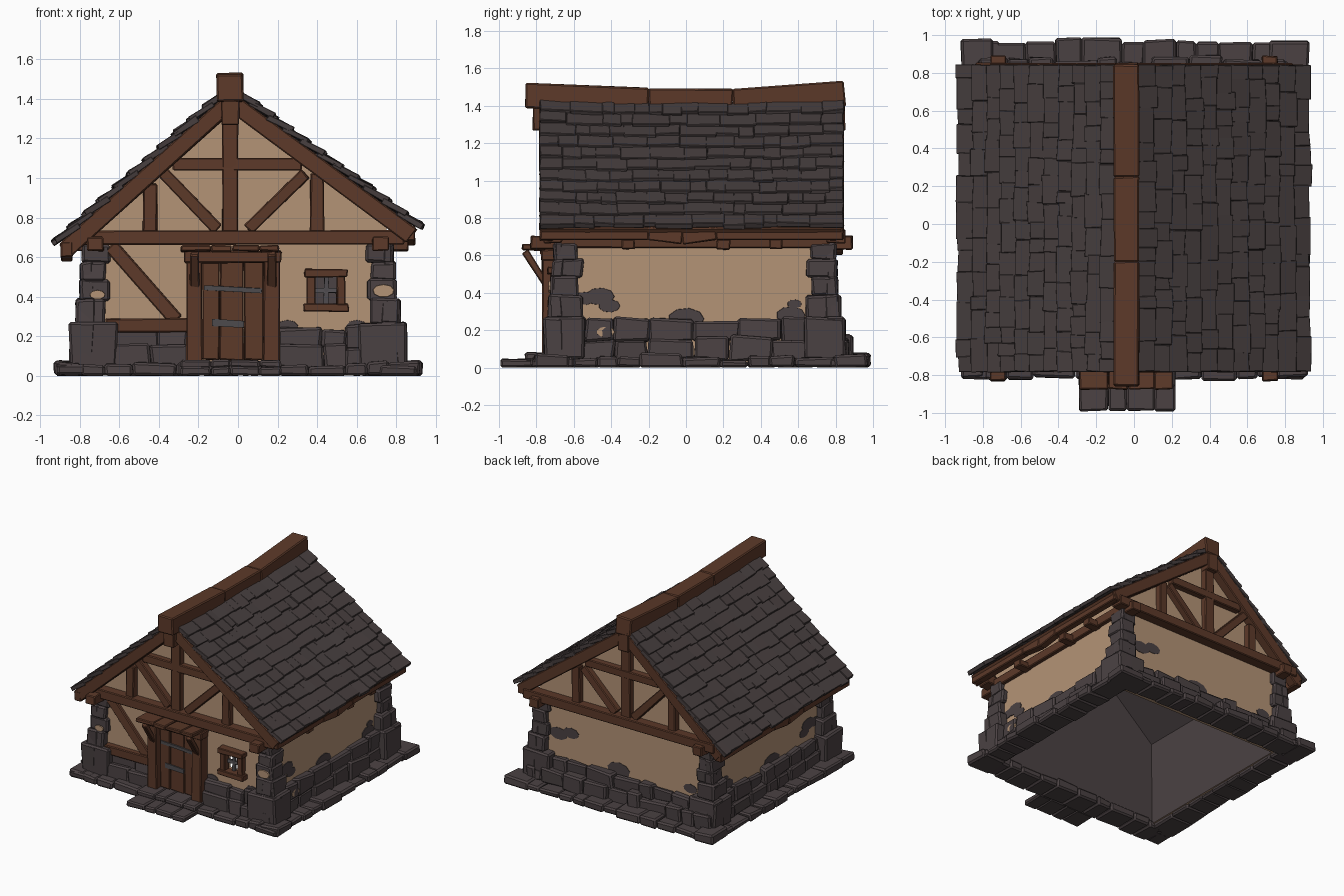
import bpy, bmesh, math, random
from mathutils import Matrix, Vector

random.seed(7)
cube = bpy.data.objects.get("Cube")
if cube:
    bpy.data.objects.remove(cube, do_unlink=True)


def material(name, r, g, b):
    m = bpy.data.materials.new(name)
    m.use_nodes = True
    m.diffuse_color = (r, g, b, 1)
    m.node_tree.nodes["Principled BSDF"].inputs["Base Color"].default_value = (r, g, b, 1)
    return m


PLASTER = material("tan plaster", .455, .292, .182)
WOOD = material("brown wood", .107, .041, .022)
STONE = material("dark stone", .07, .054, .056)
SLATE = material("roof slate", .063, .049, .049)
IRON = material("grey iron", .075, .07, .075)


def finish(name, bm, *mats, bevel=0):
    bmesh.ops.recalc_face_normals(bm, faces=bm.faces)
    mesh = bpy.data.meshes.new(name)
    bm.to_mesh(mesh)
    bm.free()
    for m in mats:
        mesh.materials.append(m)
    ob = bpy.data.objects.new(name, mesh)
    bpy.context.scene.collection.objects.link(ob)
    if bevel:
        mod = ob.modifiers.new("chipped edges", 'BEVEL')
        mod.width, mod.segments = bevel, 1
    return ob


def block(bm, c, size, jit=0, axes=None):
    """Rough box: centre, size, corner jitter, optional local axes."""
    rot = Matrix(axes).transposed().to_4x4() if axes else Matrix()
    mat = Matrix.Translation(c) @ rot @ Matrix.Diagonal((*size, 1))
    for v in bmesh.ops.create_cube(bm, size=1, matrix=mat)["verts"]:
        v.co += Vector([random.uniform(-jit, jit) for _ in range(3)])


def span(bm, x0, x1, y0, y1, z0, z1, jit=0):
    """Rough box between limits given in any order."""
    block(bm, ((x0 + x1) / 2, (y0 + y1) / 2, (z0 + z1) / 2),
          (abs(x1 - x0), abs(y1 - y0), abs(z1 - z0)), jit)


def beam(bm, p, q, w, h, jit=.004):
    """Timber from p to q; w is its horizontal depth, h its other thickness."""
    p, q = Vector(p), Vector(q)
    d = (q - p).normalized()
    side = d.cross(Vector((1, 0, 0) if abs(d.z) > .99 else (0, 0, 1))).normalized()
    block(bm, (p + q) / 2, ((q - p).length, w, h), jit, (d, side, d.cross(side)))


def pieces(a, b, lo, hi):
    """Split a..b into random lengths."""
    while a < b - .001:
        e = a + random.uniform(lo, hi)
        if b - e < lo:
            e = b
        yield a, e
        a = e


def patch(bm, c, r, axis):
    """Thin irregular plate lying on a wall that faces x or y."""
    place = Matrix.Translation(c) @ Matrix.Rotation(math.pi / 2, 4, 'Y' if axis == 'X' else 'X')
    flat = Matrix.Diagonal((.6, 1, 1, 1) if axis == 'X' else (1, .6, 1, 1))
    bmesh.ops.create_cone(bm, cap_ends=True, segments=9, radius1=r, radius2=r * .95,
                          depth=.0095, matrix=place @ flat)


XW, YF, YB = .75, -.68, .77      # wall planes
RX = -.04                        # ridge line

# Plastered shell, open below, with a window hole
bm = bmesh.new()
outline = [(-XW, .03), (-XW, .72), (RX, 1.335), (XW, .77), (XW, .03)]
front, back = [[bm.verts.new((x, y, z)) for x, z in outline] for y in (YF, YB)]
bm.faces.new(front)
bm.faces.new(back)
for i in range(len(outline) - 1):
    bm.faces.new((front[i], front[i + 1], back[i + 1], back[i]))
walls = finish("plaster_walls", bm, PLASTER, STONE)
shell = walls.modifiers.new("thickness", 'SOLIDIFY')
shell.thickness, shell.offset, shell.material_offset = .045, -1, 1
shell.use_even_offset = True
bm = bmesh.new()
span(bm, .38, .51, YF - .1, YF + .1, .36, .5)
cutter = finish("window_cutter", bm)
cutter.hide_render = True
cutter.display_type = 'WIRE'
hole = walls.modifiers.new("window hole", 'BOOLEAN')
hole.object, hole.operation, hole.solver = cutter, 'DIFFERENCE', 'EXACT'

# Stone plinth: courses stepping in towards the walls
bm = bmesh.new()
DOOR = (-.25, .2)
for z0, z1, ox, yf, yb, deep, jit in ((0, .06, .915, -.82, .97, .2, .007),
                                      (.04, .155, .82, -.75, .87, .09, .012),
                                      (.14, .25, .79, -.72, .83, .06, .012)):
    runs = [(-ox, ox)] if z0 == 0 else [(-ox, DOOR[0]), (DOOR[1], ox)]
    for a, b in [p for r in runs for p in pieces(*r, .1, .25)]:
        o = random.uniform(-.015, .015)
        span(bm, a, b, yf + o, yf + deep, z0, z1 + o, jit)
    for a, b in pieces(-ox, ox, .1, .25):
        o = random.uniform(-.018, .018)
        span(bm, a, b, yb - deep, yb + o, z0, z1 + o, jit)
    for s in (-1, 1):
        for a, b in pieces(yf, yb, .1, .26):
            o = random.uniform(-.018, .018)
            span(bm, s * (ox - deep), s * (ox + o), a, b, z0, z1 + o, jit)
for v in bm.verts:
    v.co.z = max(v.co.z, 0)
finish("stone_plinth", bm, STONE, bevel=.012)

# Corner stones: each wraps the corner with a front leg and a side leg
bm = bmesh.new()
for sx in (-1, 1):
    for y, sy in ((YF, -1), (YB, 1)):
        z = .04
        for i, h in enumerate((.22, .12, .1, .09, .09)):
            out = (.1, .07, .05, .045, .035)[i]
            lx, ly = (.08, .13) if i % 2 else (.1, .1)
            if i == 0:
                lx = ly = .14
            ex, ey, top = sx * (XW + out), y + sy * out * .8, z + h + .008
            span(bm, ex, sx * (XW - lx), ey, y - sy * .025, z, top, .008)
            span(bm, ex, sx * (XW - .025), ey, y - sy * ly, z, top, .008)
            z += h
finish("corner_stones", bm, STONE, bevel=.012)

# Bare stone showing through the plaster
bm = bmesh.new()
for s in (-1, 1):
    for y, z, r in ((-.54, .37, .06), (-.46, .38, .08), (-.41, .33, .06),
                    (0, .26, .1), (.58, .34, .04), (.56, .28, .08)):
        patch(bm, (s * XW, y, z), r, 'X')
for x, z, r in ((.58, .42, .08), (.47, .45, .07), (.05, .27, .1), (-.58, .29, .06)):
    patch(bm, (x, YB, z), r, 'Y')
for x in (.25, .6):
    patch(bm, (x, YF, .25), .055, 'Y')
finish("bare_stone_patches", bm, STONE)

# Plaster smeared over the stones
bm = bmesh.new()
patch(bm, (.735, YF - .05, .43), .055, 'Y')
patch(bm, (-.71, YF - .05, .41), .04, 'Y')
patch(bm, (.806, -.43, .19), .05, 'X')
finish("plaster_smears", bm, PLASTER)

# Door steps
bm = bmesh.new()
for a, b in pieces(-.29, .22, .07, .16):
    span(bm, a, b, -.99, -.8, 0, .045, .004)
    span(bm, a, b, -.86, -.68, .04, .08, .004)
for v in bm.verts:
    v.co.z = max(v.co.z, 0)
finish("door_steps", bm, STONE, bevel=.01)

# Roof slopes: overlapping slates over a board deck, with gable boards and fascias
Y0, Y1, ROWS = -.78, .84, 11
slates, deck, timber = bmesh.new(), bmesh.new(), bmesh.new()
for s, eave, ridge in ((-1, (-.925, 0, .685), (-.09, 0, 1.435)), (1, (.925, 0, .765), (.02, 0, 1.435))):
    eave, ridge = Vector(eave), Vector(ridge)
    d, yv = (ridge - eave).normalized(), Vector((0, 1, 0))
    n = yv.cross(d) * s
    step = (ridge - eave).length / ROWS
    tilted = (d - n * .15).normalized()
    lift = (n + d * .15).normalized()
    for i in range(ROWS):
        for a, b in pieces(Y0, Y1, .06, .2):
            c = eave + d * step * (i + .6) - n * .013 + yv * (a + b) / 2
            c += d * random.uniform(-.012, .012)
            block(slates, c, (b - a + .004, step * 1.4, .03), .005, (yv, tilted, lift))
    for a, b in pieces(Y0 + .01, Y1 - .01, .2, .3):
        c = (eave + ridge) / 2 - n * .047 + yv * (a + b) / 2
        block(deck, c, (b - a, (ridge - eave).length, .03), 0, (yv, d, n))
    for y in (Y0 + .035, Y1 - .035):
        off = yv * y - n * .072
        beam(timber, eave + off + d * .005, ridge + off, .075, .085)
    # fascia, drooping in the middle
    edge = eave - Vector((s * .06, 0, .045))
    droop = [edge + Vector((0, y, z)) for y, z in ((Y0, 0), (-.2, 0), (-.02, -.025), (.16, 0), (Y1, 0))]
    for p, q in zip(droop, droop[1:]):
        beam(timber, p, q, .06, .075, .002)
    # wall plate with showing ends, and rafter tails
    beam(timber, (s * .75, YF, .675), (s * .75, YB, .675), .06, .07)
    for y0, y1 in ((-.83, YF), (YB, .89)):
        span(timber, s * .68, s * .76, y0, y1, .63, .705, .004)
    for y in (-.31, .2, .48):
        beam(timber, (s * .74, y, .66), (s * .86, y, .66), .07, .055)
for mesh in (slates, deck):
    for v in mesh.verts:
        v.co.z -= .015 * (1 - ((v.co.y - .03) / .81) ** 2) * (v.co.z - .7) / .7
finish("roof_slates", slates, SLATE, bevel=.003)
finish("roof_deck", deck, WOOD)
finish("roof_timbers", timber, WOOD, bevel=.006)

# Sagging ridge beam
bm = bmesh.new()
line = [(RX, -.86, 1.455), (RX, -.2, 1.427), (RX, .25, 1.422), (RX, .85, 1.465)]
for p, q in zip(line, line[1:]):
    beam(bm, p, q, .135, .135)
finish("ridge_beam", bm, WOOD, bevel=.008)

# Timber framing on both gables
bm = bmesh.new()
frame = (((-.84, .7), (.84, .7), .07), ((-.33, 1.07), (.32, 1.07), .06), ((RX, .7), (RX, 1.34), .08),
         ((-.445, .7), (-.445, .97), .07), ((.4, .7), (.4, 1.02), .07),
         ((-.39, 1.04), (-.1, .74), .06), ((.34, 1.02), (.05, .74), .06))
for y, sy in ((YF, -1), (YB, 1)):
    for (x0, z0), (x1, z1), h in frame:
        deep = .1 if h == .07 and z0 == z1 else .07
        yc = y + sy * (deep / 2 - .02)
        beam(bm, (x0, yc, z0), (x1, yc, z1), deep, h)
    span(bm, RX - .045, RX + .045, y, y + sy * (.14 if sy < 0 else .08), 1.27, 1.42, .004)
finish("gable_framing", bm, WOOD, bevel=.006)

# Front wall sill and brace
bm = bmesh.new()
beam(bm, (-.67, YF - .01, .255), (-.24, YF - .01, .255), .07, .07)
beam(bm, (-.64, YF, .66), (-.31, YF, .28), .05, .07)
finish("front_wall_brace", bm, WOOD, bevel=.006)

# Door frame, canopy and brackets
bm = bmesh.new()
for x in (-.22, .17):
    beam(bm, (x, -.725, .07), (x, -.725, .62), .09, .08)
    beam(bm, (x, -.75, .45), (x, -.86, .62), .045, .035)
beam(bm, (-.27, -.73, .6), (.22, -.73, .6), .09, .06)
for a, b in pieces(-.29, .21, .1, .18):
    x = (a + b) / 2
    beam(bm, (x, -.68, .635), (x, -.875, .645), b - a - .004, .03)
finish("door_frame_and_canopy", bm, WOOD, bevel=.006)

# Plank door with iron straps
bm = bmesh.new()
for a, b in pieces(-.18, .13, .09, .13):
    span(bm, a, b - .004, -.72, -.66, .08, .59, .004)
finish("plank_door", bm, WOOD, bevel=.005)
bm = bmesh.new()
beam(bm, (-.17, -.724, .445), (.12, -.724, .43), .012, .025, .002)
beam(bm, (-.13, -.724, .27), (.03, -.724, .26), .012, .035, .002)
finish("door_straps", bm, IRON)

# Window frame and bars
bm = bmesh.new()
for z, w in ((.345, .115), (.52, .11)):
    beam(bm, (.445 - w, YF - .02, z), (.445 + w, YF - .02, z), .08, .04)
for x in (.37, .52):
    beam(bm, (x, YF - .015, .34), (x, YF - .015, .52), .06, .045)
finish("window_frame", bm, WOOD, bevel=.005)
bm = bmesh.new()
beam(bm, (.445, YF, .35), (.445, YF, .51), .02, .022)
beam(bm, (.38, YF, .43), (.51, YF, .43), .02, .022)
finish("window_bars", bm, IRON)
